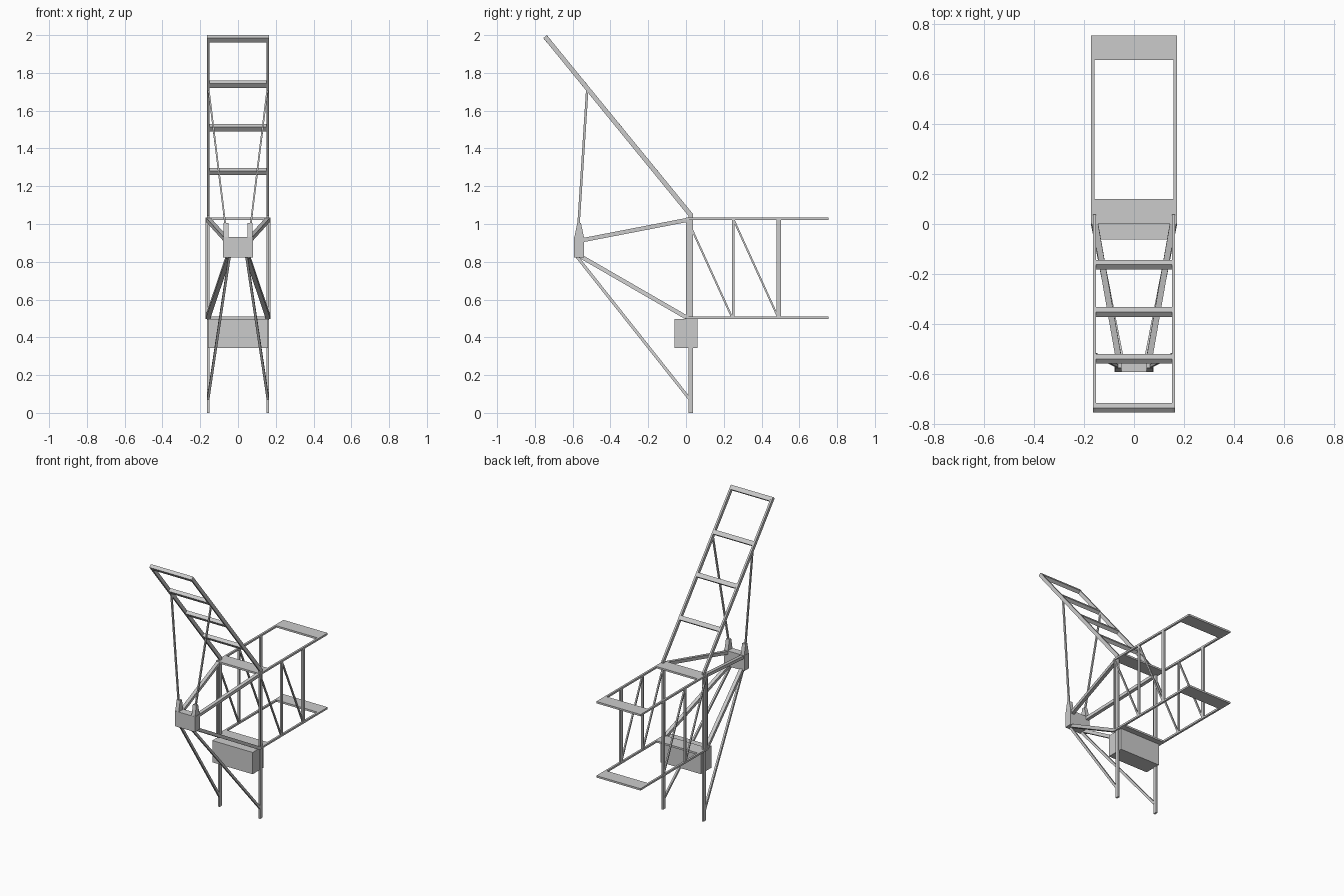
import bpy, bmesh
from mathutils import Vector, Matrix

if "Cube" in bpy.data.objects:
    bpy.data.objects.remove(bpy.data.objects["Cube"])


def make(name, bm):
    bmesh.ops.recalc_face_normals(bm, faces=bm.faces)
    me = bpy.data.meshes.new(name)
    bm.to_mesh(me)
    bm.free()
    ob = bpy.data.objects.new(name, me)
    bpy.context.collection.objects.link(ob)
    return ob


def prism(name, pts, axis, lo, hi):
    """Extrude a 2D outline: axis 'x' takes (y, z) points, axis 'z' takes (x, y)."""
    bm = bmesh.new()
    place = (lambda p: (lo, *p)) if axis == 'x' else (lambda p: (*p, lo))
    face = bm.faces.new([bm.verts.new(place(p)) for p in pts])
    geom = bmesh.ops.extrude_face_region(bm, geom=[face])['geom']
    step = Vector((hi - lo, 0, 0)) if axis == 'x' else Vector((0, 0, hi - lo))
    bmesh.ops.translate(bm, vec=step, verts=[g for g in geom if isinstance(g, bmesh.types.BMVert)])
    return make(name, bm)


def box(name, x0, x1, y0, y1, z0, z1):
    return prism(name, [(x0, y0), (x1, y0), (x1, y1), (x0, y1)], 'z', z0, z1)


def bar(name, a, b, w, h):
    """Square-section bar from a to b; w is its sideways width, h its depth."""
    a, b = Vector(a), Vector(b)
    d = (b - a).normalized()
    side = (Vector((1, 0, 0)) - d * d.x).normalized()
    rot = Matrix((side, d.cross(side), d)).transposed().to_4x4()
    bm = bmesh.new()
    bmesh.ops.create_cube(bm, size=1, matrix=Matrix.Translation((a + b) / 2) @ rot
                          @ Matrix.Diagonal((w, h, (b - a).length, 1)))
    return make(name, bm)


# Upper and lower rectangular frames with wide end plates
for name, z in (("upper_frame", 1.021), ("lower_frame", 0.496)):
    bm = bmesh.new()
    rings = []
    for zz in (z, z + 0.013):
        for x, y0, y1 in ((0.173, 0.0, 0.755), (0.159, 0.1, 0.657)):
            rings.append([bm.verts.new(p) for p in
                          ((-x, y0, zz), (x, y0, zz), (x, y1, zz), (-x, y1, zz))])
    for r, s in ((0, 1), (2, 3), (0, 2), (1, 3)):
        for i in range(4):
            j = (i + 1) % 4
            bm.faces.new((rings[r][i], rings[r][j], rings[s][j], rings[s][i]))
    make(name, bm)

# Parts mirrored left and right
rail = [(0.038, 0), (0.038, 1.052), (-0.737, 2.0), (-0.755, 1.984), (0.013, 1.043), (0.013, 0)]
for s, side in ((-1, "left"), (1, "right")):
    # Leg bent into the leaning ladder rail
    prism("leg_and_rail_" + side, rail, 'x', s * 0.152, s * 0.165)
    # Posts and diagonals between the frames
    x = s * 0.166
    for i, (y, t) in enumerate(((0.006, 0.012), (0.249, 0.013), (0.491, 0.025))):
        bar(f"frame_post_{side}_{i}", (x, y, 0.505), (x, y, 1.025), 0.013, t)
    for i, y in enumerate((0.008, 0.252)):
        bar(f"frame_diagonal_{side}_{i}", (x, y, 1.023), (x, y + 0.235, 0.507), 0.01, 0.01)
    # Struts from the hub to the frames and legs
    bar("upper_strut_" + side, (s * 0.06, -0.545, 0.915), (s * 0.156, 0.003, 1.021), 0.024, 0.022)
    bar("lower_strut_" + side, (s * 0.05, -0.56, 0.83), (s * 0.16, 0.003, 0.505), 0.024, 0.022)
    bar("leg_brace_" + side, (s * 0.045, -0.58, 0.83), (s * 0.158, 0.018, 0.075), 0.013, 0.016)
    bar("hanger_rod_" + side, (s * 0.065, -0.57, 0.98), (s * 0.157, -0.522, 1.725), 0.009, 0.013)
    # Tapered horn on the hub
    prism("hub_horn_" + side, [(-0.592, 0.925), (-0.539, 0.925), (-0.556, 1.004), (-0.576, 1.004)],
          'x', s * 0.05, s * 0.077)

# Ladder rungs, tilted with the rails
tip, d = Vector((0, -0.746, 1.992)), Vector((0, 0.775, -0.948)).normalized()
for i, dist in enumerate((0.015, 0.325, 0.622, 0.922)):
    c = tip + d * dist
    bar(f"ladder_rung_{i}", c - d * 0.015, c + d * 0.015, 0.306, 0.025)

# Hub block and counterweight box
box("hub_block", -0.079, 0.079, -0.592, -0.539, 0.822, 0.93)
box("weight_box", -0.158, 0.158, -0.062, 0.06, 0.343, 0.497)
